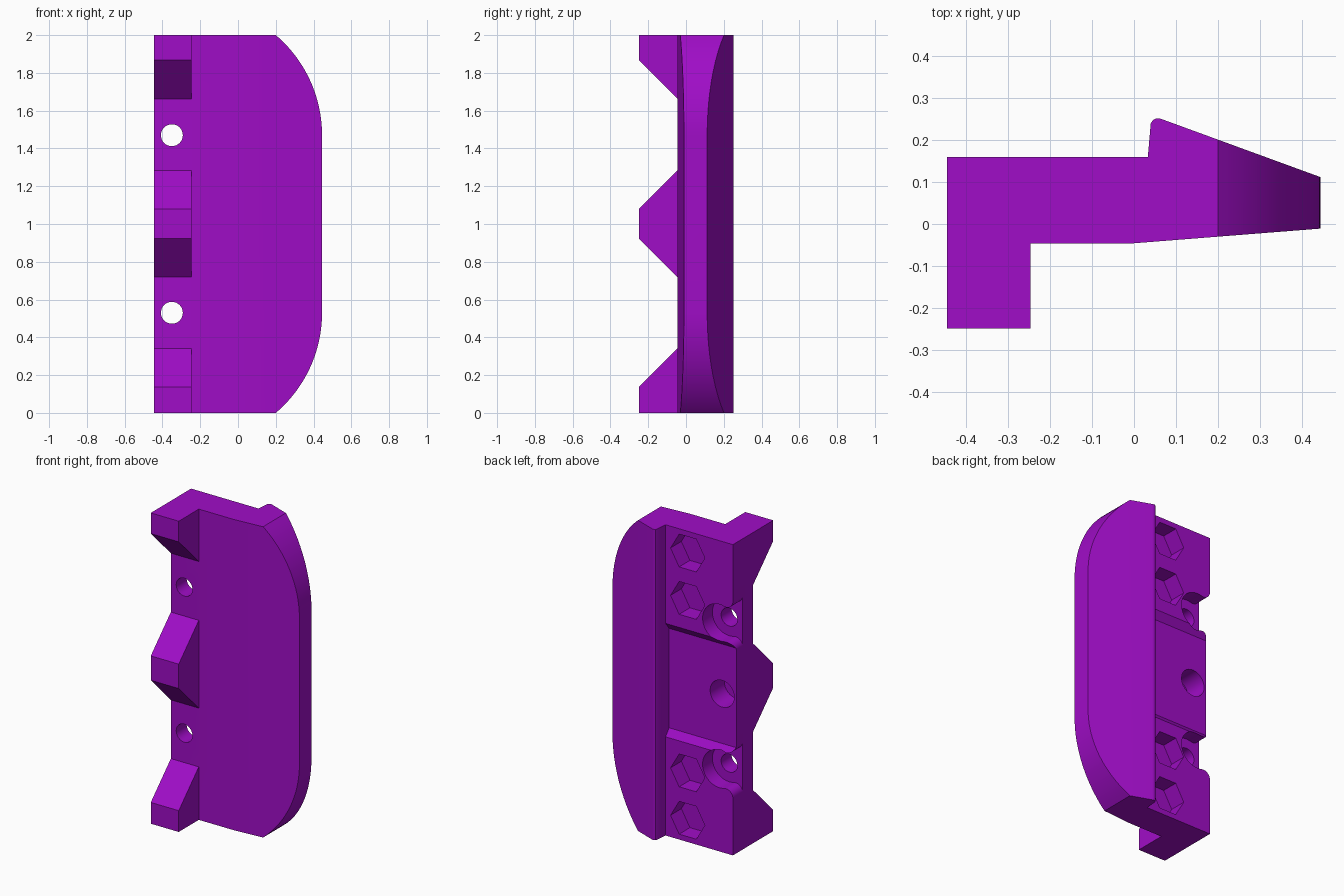
import bpy, bmesh, math

if "Cube" in bpy.data.objects:
    bpy.data.objects.remove(bpy.data.objects["Cube"])

purple = bpy.data.materials.new("purple plastic")
purple.diffuse_color = (0.35, 0.004, 0.57, 1)
purple.use_nodes = True
purple.node_tree.nodes["Principled BSDF"].inputs["Base Color"].default_value = purple.diffuse_color

LEFT, RIGHT, FRONT, BACK = -0.446, 0.445, -0.046, 0.16
HOLE_X = -0.35


def prism(name, pts, axis, lo, hi):
    """Extrude a 2D outline along one axis (the other two axes in x, y, z order)."""
    bm = bmesh.new()

    def ring(d):
        out = []
        for a, b in pts:
            co = {"x": (d, a, b), "y": (a, d, b), "z": (a, b, d)}[axis]
            out.append(bm.verts.new(co))
        return out
    r0, r1 = ring(lo), ring(hi)
    n = len(pts)
    bm.faces.new(r0)
    bm.faces.new(r1)
    for i in range(n):
        j = (i + 1) % n
        bm.faces.new((r0[i], r0[j], r1[j], r1[i]))
    bmesh.ops.recalc_face_normals(bm, faces=bm.faces)
    me = bpy.data.meshes.new(name)
    bm.to_mesh(me)
    bm.free()
    me.materials.append(purple)
    ob = bpy.data.objects.new(name, me)
    bpy.context.collection.objects.link(ob)
    return ob


def arc(cx, cy, r, a0, a1, n):
    """Points on an arc, angles in degrees."""
    return [(cx + r * math.cos(math.radians(a0 + (a1 - a0) * i / n)),
             cy + r * math.sin(math.radians(a0 + (a1 - a0) * i / n)))
            for i in range(n + 1)]


def circle(cx, cy, r, n):
    return arc(cx, cy, r, 0, 360 * (n - 1) / n, n - 1)


def boolean(target, cutter, op="DIFFERENCE"):
    bpy.context.view_layer.objects.active = target
    m = target.modifiers.new("cut", "BOOLEAN")
    m.operation, m.solver, m.object = op, "EXACT", cutter
    bpy.ops.object.modifier_apply(modifier=m.name)
    bpy.data.objects.remove(cutter, do_unlink=True)


# Body: plan section with a raised rounded rib and a tapering wing
body = prism("grip_body", [
    (LEFT, BACK), (LEFT, FRONT), (0, FRONT), (RIGHT, -0.011), (RIGHT, 0.112),
    (0.07, 0.249), (0.062, 0.2515), (0.053, 0.252), (0.045, 0.248),
    (0.040, 0.240), (0.033, BACK)], "z", 0, 2)

# Wing outline: two large arcs round off the free edge
R = 0.696
sweep = math.degrees(math.asin(0.53 / R))
low = arc(RIGHT - R, 0.53, R, -sweep, 0, 20)
low[0] = (low[0][0], 0)
outline = [(-0.6, -0.1), (0.12, -0.1)] + low
outline += [(x, 2 - z) for x, z in reversed(outline)]
boolean(body, prism("wing_outline", outline, "y", -0.5, 0.5), "INTERSECT")

# Shallow centre recess in the back with sloped ends
boolean(body, prism("recess", [
    (0.125, 0.68), (0.125, 1.32), (BACK, 1.365), (0.2, 1.365),
    (0.2, 0.635), (BACK, 0.635)], "x", -0.6, 0.033))

# Blind centre hole
boolean(body, prism("centre_hole", circle(HOLE_X + 0.005, 1, 0.086, 32), "y", -0.02, 0.3))

# Hexagonal nut pockets
for z in (0.14, 0.445, 1.555, 1.86):
    boolean(body, prism("nut_pocket", circle(-0.124, z, 0.122, 6), "y", 0.05, 0.3))

# Screw holes with counterbores that flare out through the side
CB, FL = 0.12, 0.05
fx = LEFT + FL
dx = fx - HOLE_X
h = math.sqrt((CB + FL) ** 2 - dx ** 2)
ang = math.degrees(math.atan2(h, dx))
for z in (0.53, 1.47):
    upper = [(-0.6, z + h)] + arc(fx, z + h, FL, 180, 180 + ang, 8)[:-1]
    lower = [(x, 2 * z - v) for x, v in reversed(upper)]
    boolean(body, prism("counterbore", upper + arc(HOLE_X, z, CB, ang, -ang, 28) + lower,
                        "y", 0.06, 0.3))
    boolean(body, prism("screw_hole", circle(HOLE_X, z, 0.058, 32), "y", -0.3, 0.3))

# Front teeth: chamfered blocks along the left edge
teeth = {
    "lower_tooth": [(FRONT, 0), (-0.25, 0), (-0.25, 0.137), (FRONT, 0.341)],
    "middle_tooth": [(FRONT, 0.719), (-0.25, 0.923), (-0.25, 1.08), (FRONT, 1.284)],
    "upper_tooth": [(FRONT, 1.663), (-0.25, 1.867), (-0.25, 2), (FRONT, 2)],
}
for name, pts in teeth.items():
    prism(name, pts, "x", LEFT, -0.247)

# Smooth the arcs, keep edges sharp
bpy.ops.object.select_all(action="DESELECT")
body.select_set(True)
bpy.context.view_layer.objects.active = body
bpy.ops.object.shade_smooth_by_angle(angle=math.radians(30))
